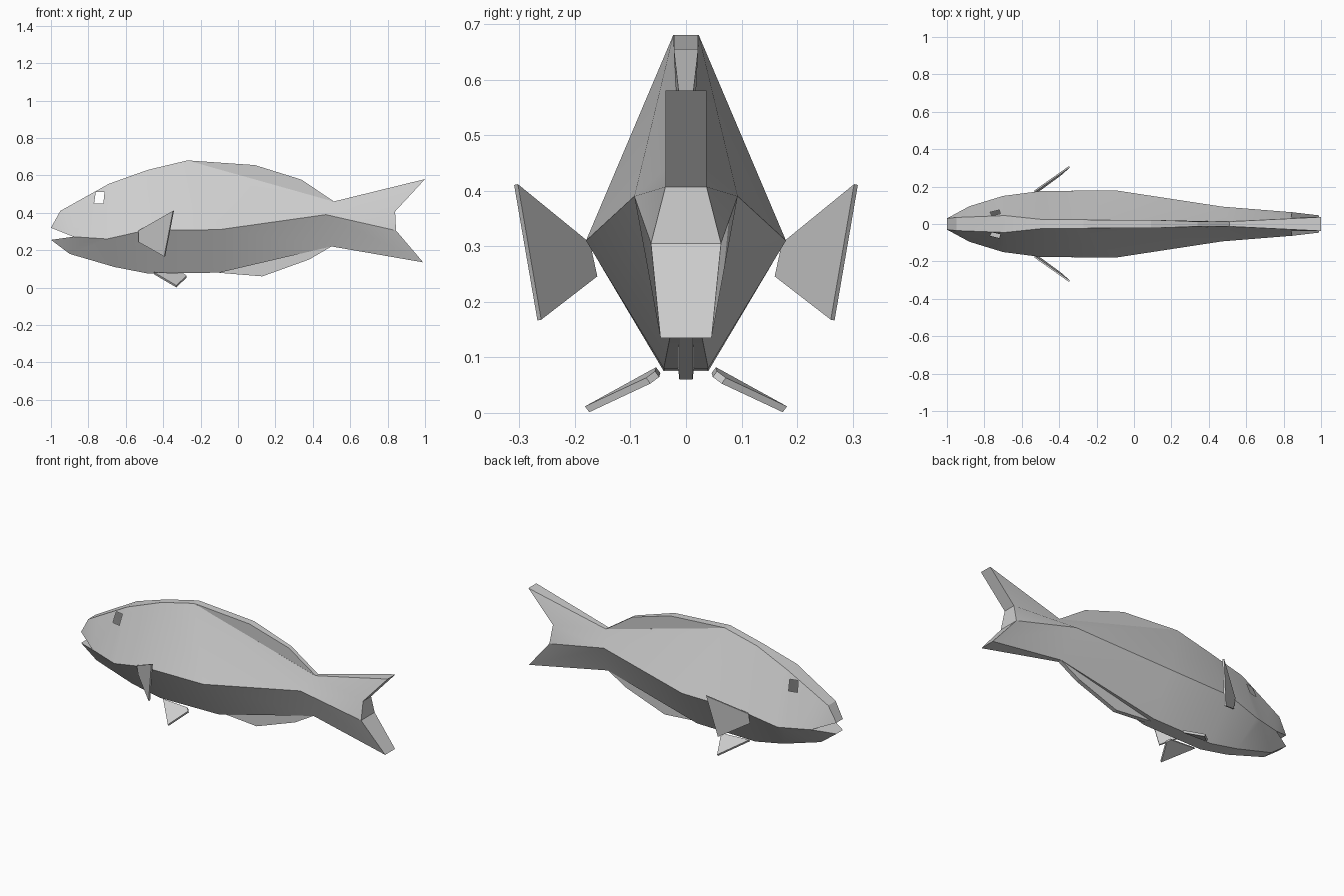
import bpy, bmesh
from mathutils import Vector

if "Cube" in bpy.data.objects:
    bpy.data.objects.remove(bpy.data.objects["Cube"])

grey = bpy.data.materials.new("pale_grey")
grey.diffuse_color = (0.62, 0.62, 0.62, 1)
grey.use_nodes = True
grey.node_tree.nodes["Principled BSDF"].inputs["Base Color"].default_value = grey.diffuse_color


def finish(name, bm, smooth=True):
    bmesh.ops.recalc_face_normals(bm, faces=bm.faces[:])
    me = bpy.data.meshes.new(name)
    bm.to_mesh(me)
    bm.free()
    me.materials.append(grey)
    ob = bpy.data.objects.new(name, me)
    bpy.context.collection.objects.link(ob)
    if smooth:
        bpy.context.view_layer.objects.active = ob
        ob.select_set(True)
        bpy.ops.object.shade_smooth_by_angle(angle=0.5)
        ob.select_set(False)
    return ob


def mirrored_shell(bm, points, faces, rim):
    """Two mirrored sides joined by a strip along the rim; points are (x, z, half width)."""
    sides = [{k: bm.verts.new((x, s * w, z)) for k, (x, z, w) in points.items()} for s in (-1, 1)]
    made = [bm.faces.new([v[k] for k in f]) for v in sides for f in faces]
    l, r = sides
    for a, b in zip(rim, rim[1:] + rim[:1]):
        bm.faces.new((l[a], l[b], r[b], r[a]))
    return made


# Body and tail: back line (t), widest line (m), belly line (b), tail (u, n, k, l)
pts = {
    "t0": (-1, .32, .03), "t1": (-.95, .41, .035), "t2": (-.69, .555, .045),
    "t3": (-.48, .63, .023), "t4": (-.27, .68, .023), "t5": (.51, .46, .013),
    "m1": (-.88, .272, .095), "m2": (-.7, .26, .15), "m3": (-.5, .305, .176),
    "m4": (-.1, .31, .18), "m5": (.47, .39, .093),
    "b0": (-1, .255, .03), "b1": (-.9, .18, .03), "b2": (-.66, .11, .04),
    "b3": (-.48, .075, .04), "b4": (-.1, .08, .04), "b5": (.5, .22, .012),
    "u": (1, .58, .037), "n": (.84, .407, .037), "k": (.845, .305, .063), "l": (.99, .135, .046),
}
side = [("t0", "t1", "m1"), ("b0", "m1", "b1"),
        ("t5", "u", "n", "m5"), ("m5", "n", "k"), ("m5", "k", "l", "b5")]
for i in range(1, 5):
    side += [(f"t{i}", f"t{i+1}", f"m{i+1}", f"m{i}"), (f"m{i}", f"m{i+1}", f"b{i+1}", f"b{i}")]
rim = [f"t{i}" for i in range(6)] + ["u", "n", "k", "l"] + [f"b{i}" for i in range(5, -1, -1)] + ["m1"]

bm = bmesh.new()
tag = bm.faces.layers.int.new("cheek")
made = mirrored_shell(bm, pts, side, rim)

# Eye openings: score the upper cheek faces, then remove the framed patch
cheek = side.index(("t1", "t2", "m2", "m1"))
for f in (made[cheek], made[cheek + len(side)]):
    f[tag] = 1
x0, x1, z0, z1 = -.765, -.717, .45, .51
for co, no in (((x0, 0, .48), (1, 0, -.15)), ((x1, 0, .48), (1, 0, -.1)),
               ((0, 0, z0), (0, 0, 1)), ((0, 0, z1), (0, 0, 1))):
    fs = [f for f in bm.faces if f[tag]]
    geom = fs + list({e for f in fs for e in f.edges}) + list({v for f in fs for v in f.verts})
    bmesh.ops.bisect_plane(bm, geom=geom, plane_co=co, plane_no=no)
hole = []
for f in bm.faces:
    c = f.calc_center_median()
    if f[tag] and x0 < c.x < x1 and z0 < c.z < z1:
        hole.append(f)
bmesh.ops.delete(bm, geom=hole, context="FACES")
finish("body", bm)


# Dorsal and anal ridges: thin wedges along the back and belly
def ridge(name, chain):
    bm = bmesh.new()
    p = {str(i): q for i, q in enumerate(chain)}
    keys = list(p)
    mirrored_shell(bm, p, [tuple(keys)], keys)
    finish(name, bm, False)


ridge("dorsal_fin", [(-.27, .68, .022), (.09, .655, .022), (.34, .577, .013), (.51, .462, .012),
                     (.48, .45, .012), (-.2, .64, .022)])
ridge("anal_fin", [(-.1, .079, .014), (.13, .06, .012), (.38, .15, .012), (.5, .22, .011),
                   (.46, .23, .011), (-.08, .1, .014)])


# Paired fins: thin plates, one on each side
def paired_fin(name, outline, thick):
    for s, label in ((-1, "right"), (1, "left")):
        co = [Vector((x, s * y, z)) for x, y, z in outline]
        off = (co[1] - co[0]).cross(co[2] - co[0]).normalized() * thick / 2
        bm = bmesh.new()
        a = [bm.verts.new(c + off) for c in co]
        b = [bm.verts.new(c - off) for c in co]
        bm.faces.new(a)
        bm.faces.new(b)
        for i in range(len(co)):
            j = (i + 1) % len(co)
            bm.faces.new((a[i], a[j], b[j], b[i]))
        finish(f"{label}_{name}", bm, False)


paired_fin("pectoral_fin", [(-.53, .176, .305), (-.53, .163, .245), (-.392, .264, .167), (-.345, .306, .411)], .009)
paired_fin("pelvic_fin", [(-.45, .05, .077), (-.29, .052, .07), (-.275, .068, .058), (-.33, .178, .0065)], .013)
